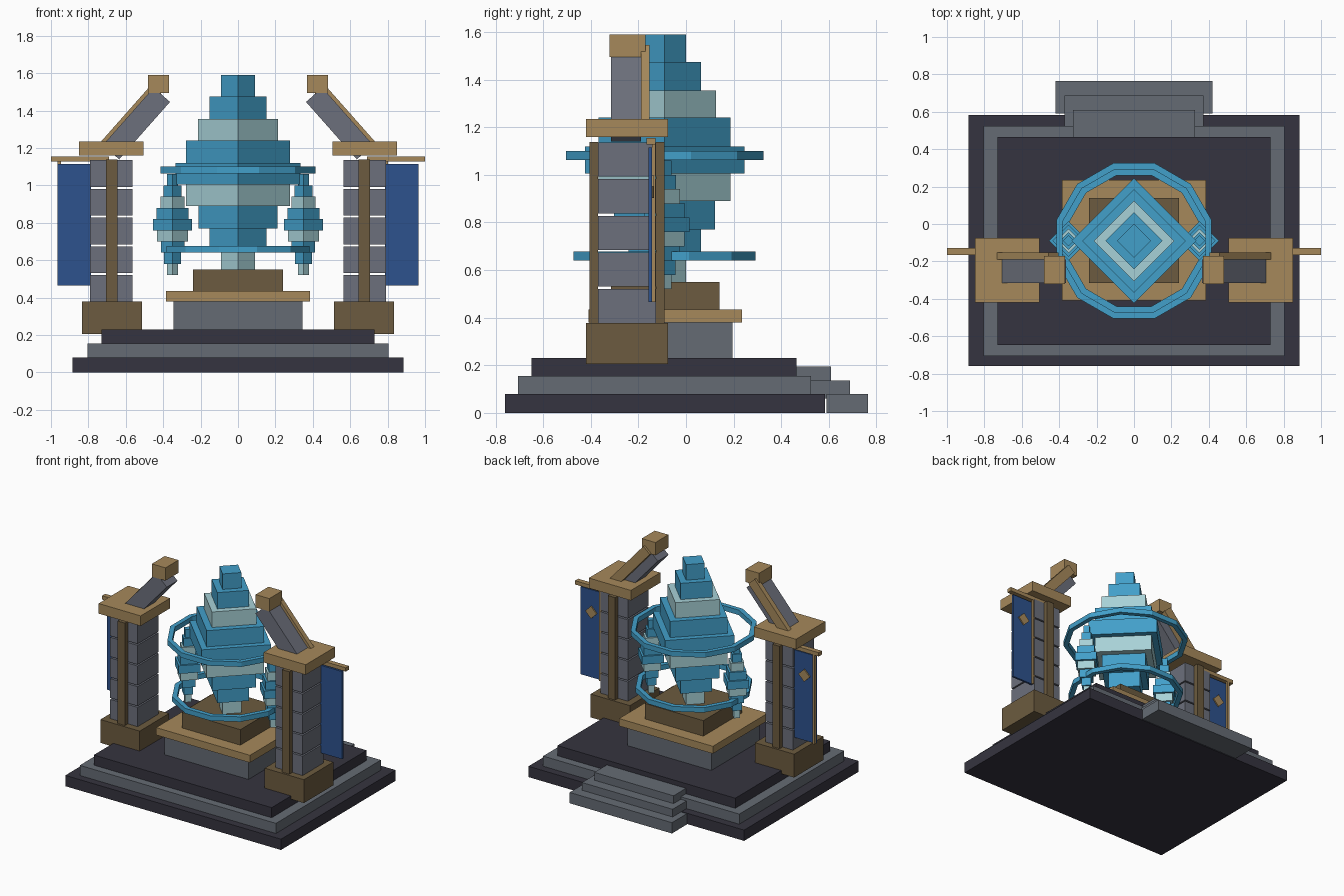
import bpy, bmesh, math
from mathutils import Matrix

if "Cube" in bpy.data.objects:
    bpy.data.objects.remove(bpy.data.objects["Cube"])


def material(name, rgb):
    m = bpy.data.materials.new(name)
    m.diffuse_color = (*rgb, 1)
    m.use_nodes = True
    m.node_tree.nodes["Principled BSDF"].inputs["Base Color"].default_value = m.diffuse_color
    return m


DARK = material("dark_slate", (0.036, 0.034, 0.050))
STONE = material("grey_stone", (0.130, 0.148, 0.175))
BLOCK = material("pillar_stone", (0.150, 0.162, 0.200))
GOLD = material("gold", (0.380, 0.250, 0.105))
BRONZE = material("dark_bronze", (0.150, 0.105, 0.050))
BLUE = material("crystal_blue", (0.055, 0.350, 0.590))
PALE = material("crystal_pale", (0.390, 0.640, 0.680))
CLOTH = material("banner_blue", (0.027, 0.085, 0.270))

CY = -0.09  # depth of the crystal centre


def finish(name, bm, mat):
    bmesh.ops.recalc_face_normals(bm, faces=bm.faces)
    me = bpy.data.meshes.new(name)
    bm.to_mesh(me)
    bm.free()
    me.materials.append(mat)
    ob = bpy.data.objects.new(name, me)
    bpy.context.collection.objects.link(ob)
    return ob


def box(name, mat, x, y, z, tilt=0.0):
    """Box from (min, max) ranges, turned by tilt about its own y axis."""
    mid = [(a + b) / 2 for a, b in (x, y, z)]
    size = [abs(b - a) for a, b in (x, y, z)]
    bm = bmesh.new()
    bmesh.ops.create_cube(bm, size=1, matrix=Matrix.Diagonal((*size, 1)))
    ob = finish(name, bm, mat)
    ob.location = mid
    ob.rotation_euler = (0, tilt, 0)
    return ob


def diamond(name, mat, x, r, z0, z1):
    """Square prism standing with its corners on the axes."""
    bm = bmesh.new()
    h = r * math.sqrt(2)
    m = (Matrix.Translation((x, CY, (z0 + z1) / 2)) @ Matrix.Rotation(math.pi / 4, 4, 'Z')
         @ Matrix.Diagonal((h, h, z1 - z0, 1)))
    bmesh.ops.create_cube(bm, size=1, matrix=m)
    return finish(name, bm, mat)


def ring(name, mat, outer, inner, z0, z1, n=12):
    """Faceted hoop; outer and inner are distances to the flats."""
    bm = bmesh.new()
    k = 1 / math.cos(math.pi / n)
    loops = []
    for i in range(n):
        a = (i + 0.5) * 2 * math.pi / n
        loops.append([bm.verts.new((r * k * math.cos(a), CY + r * k * math.sin(a), z))
                      for r, z in ((outer, z0), (outer, z1), (inner, z1), (inner, z0))])
    for i in range(n):
        p, q = loops[i], loops[(i + 1) % n]
        for j in range(4):
            bm.faces.new((p[j], q[j], q[(j + 1) % 4], p[(j + 1) % 4]))
    return finish(name, bm, mat)


# stepped platform
box("platform_lower", DARK, (-0.885, 0.885), (-0.76, 0.583), (0, 0.08))
box("platform_middle", STONE, (-0.805, 0.805), (-0.705, 0.525), (0.08, 0.155))
box("platform_top", DARK, (-0.73, 0.73), (-0.648, 0.465), (0.155, 0.23))

# back stairs
box("stair_lower", STONE, (-0.42, 0.42), (0.59, 0.765), (0, 0.08))
box("stair_middle", STONE, (-0.372, 0.372), (0.515, 0.688), (0.06, 0.137))
box("stair_upper", STONE, (-0.325, 0.325), (0.46, 0.61), (0.12, 0.195))

# pedestal
box("pedestal_base", STONE, (-0.345, 0.345), (-0.37, 0.195), (0.23, 0.38))
box("pedestal_trim", GOLD, (-0.385, 0.385), (-0.41, 0.235), (0.38, 0.435))
box("pedestal_top", BRONZE, (-0.24, 0.24), (-0.315, 0.14), (0.435, 0.55))

# large stepped crystal: bottom, top, radius, colour
for i, (z0, z1, r, mat) in enumerate((
        (0.55, 0.655, 0.09, PALE), (0.655, 0.77, 0.152, BLUE), (0.77, 0.89, 0.212, BLUE),
        (0.89, 1.005, 0.277, PALE), (1.005, 1.12, 0.335, BLUE), (1.12, 1.24, 0.277, BLUE),
        (1.24, 1.355, 0.215, PALE), (1.355, 1.475, 0.153, BLUE), (1.475, 1.59, 0.09, BLUE))):
    diamond(f"crystal_layer_{i}", mat, 0, r, z0, z1)

# small floating crystals
for side in (-1, 1):
    for i, (r, mat) in enumerate((
            (0.030, PALE), (0.045, BLUE), (0.063, BLUE), (0.083, PALE), (0.105, BLUE),
            (0.085, BLUE), (0.065, PALE), (0.047, BLUE), (0.030, BLUE))):
        z = 0.52 + i * 0.06
        diamond(f"small_crystal_layer_{i}", mat, side * 0.35, r, z, z + 0.06)

# hoops around the crystal
ring("upper_hoop", BLUE, 0.415, 0.382, 1.063, 1.1)
ring("lower_hoop", BLUE, 0.383, 0.35, 0.64, 0.677)

# pillars with leaning arms and banners
TILT = math.radians(41.5)
for s in (-1, 1):
    def sx(a, b):
        return tuple(sorted((s * a, s * b)))

    box("pillar_base", BRONZE, sx(0.513, 0.835), (-0.42, -0.075), (0.205, 0.378))
    for i in range(5):
        z = 0.378 + i * 0.1535
        box(f"pillar_block_{i}", BLOCK, sx(0.565, 0.79), (-0.37, -0.125), (z, z + 0.143))
    for y in (-0.405, -0.125):
        box("pillar_strip", BRONZE, sx(0.645, 0.705), (y, y + 0.035), (0.378, 1.138))
    box("pillar_cap", GOLD, sx(0.505, 0.85), (-0.42, -0.075), (1.16, 1.235))

    # leaning arm, its back strip and its end block
    box("arm", BLOCK, sx(0.485, 0.601), (-0.315, -0.19), (1.126, 1.536), -s * TILT)
    box("arm_strip", GOLD, sx(0.535, 0.605), (-0.19, -0.153), (1.155, 1.575), -s * TILT)
    box("arm_end", GOLD, sx(0.37, 0.482), (-0.322, -0.17), (1.495, 1.59))

    # banner with rod, side trim and emblem on the back
    box("banner_rod", GOLD, sx(0.69, 1.0), (-0.165, -0.128), (1.127, 1.155))
    box("banner", CLOTH, sx(0.785, 0.965), (-0.158, -0.143), (0.465, 1.115))
    x0 = -0.965 if s < 0 else 0.785
    box("banner_trim", GOLD, (x0, x0 + 0.018), (-0.143, -0.128), (0.465, 1.127))
    box("banner_emblem", GOLD, sx(0.842, 0.908), (-0.143, -0.134), (0.917, 0.983), math.pi / 4)
